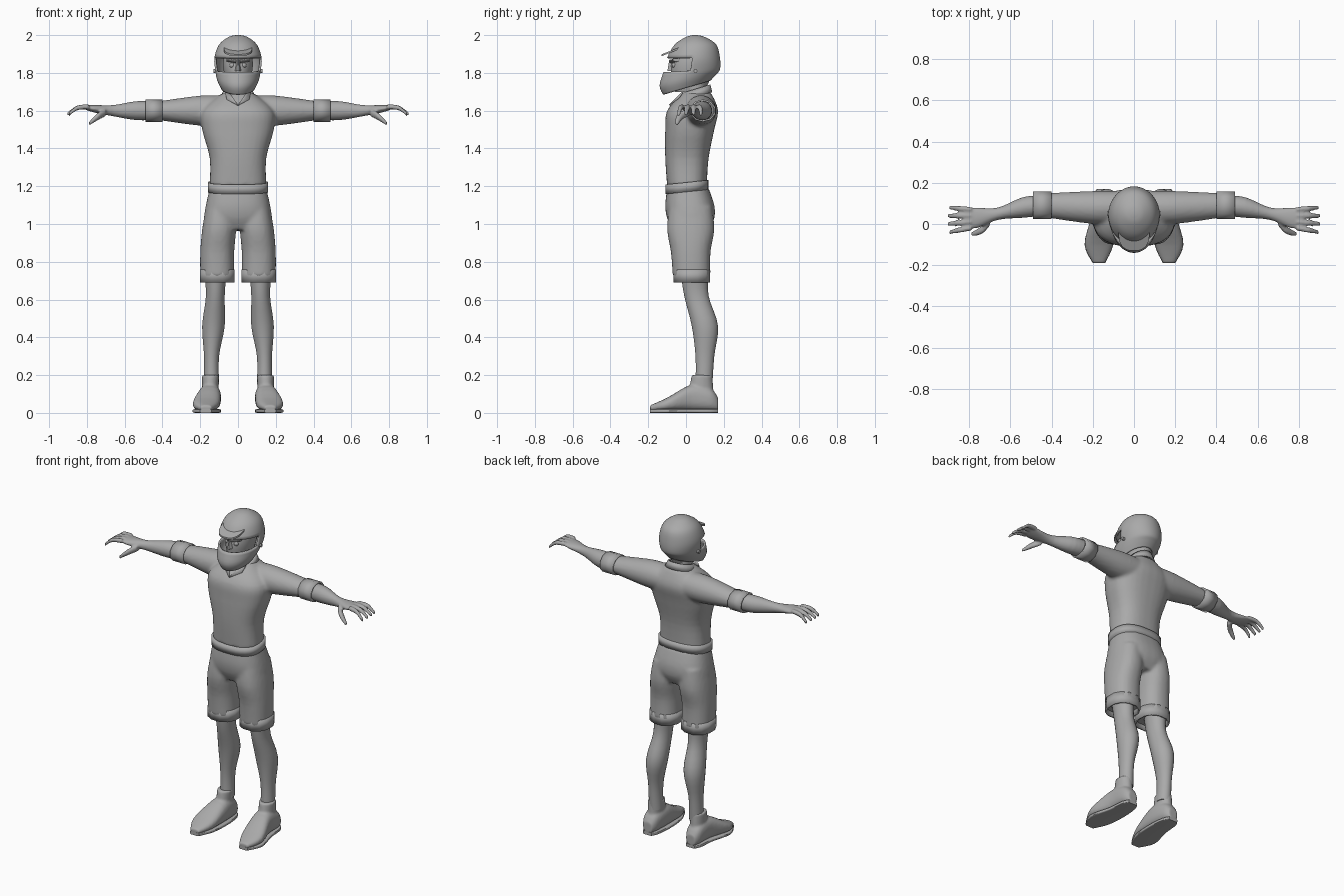
import bpy, bmesh, math

if "Cube" in bpy.data.objects:
    bpy.data.objects.remove(bpy.data.objects["Cube"])

GREY = (.4, .4, .4, 1)
grey = bpy.data.materials.new("plain_grey")
grey.use_nodes = True
grey.diffuse_color = GREY
grey.node_tree.nodes["Principled BSDF"].inputs["Base Color"].default_value = GREY


def level(z, half, front, back, x=0, tilt=0):
    """Horizontal section: half width, front and back, rising to the rear by tilt."""
    return (z, x - half, x + half, front, back, tilt)


def limb(x, y, z, deep, tall=None):
    """Section across an arm or finger, round unless tall is given."""
    tall = tall or deep
    return (x, y - deep, y + deep, z - tall, z + tall, 0)


def slab(y, x, half, top, bottom=.01):
    """Section across a foot."""
    return (y, x - half, x + half, bottom, top, 0)


def spline(a, b, c, d, t):
    """Catmull-Rom value between b and c."""
    return b + t / 2 * (c - a + t * (2 * a - 5 * b + 4 * c - d + t * (3 * (b - c) + d - a)))


def smooth_rows(rows, steps):
    """Fill in sections between the given ones."""
    padded = [rows[0]] + rows + [rows[-1]]
    filled = []
    for four in zip(padded, padded[1:], padded[2:], padded[3:]):
        for step in range(steps):
            filled.append([spline(*values, step / steps) for values in zip(*four)])
    return filled + [rows[-1]]


def superellipse(low, high, unit, power):
    """Position across a range for a sine or cosine, squarer as power grows."""
    return (low + high) / 2 + (high - low) / 2 * math.copysign(abs(unit) ** (2 / power), unit)


def tube(bm, rows, axis="z", sides=24, power=2, steps=4, side=1, hollow=False):
    """Loft rounded sections along an axis, with or without end caps."""
    rings = []
    for t, a_low, a_high, b_low, b_high, tilt in smooth_rows(rows, steps):
        ring = []
        for k in range(sides):
            angle = math.tau * (k + .5) / sides
            a = superellipse(a_low, a_high, math.cos(angle), power)
            b = superellipse(b_low, b_high, math.sin(angle), power)
            x, y, z = {"z": (a, b, t + tilt * b), "x": (t, a, b), "y": (a, t, b)}[axis]
            ring.append(bm.verts.new((x * side, y, z)))
        rings.append(ring)
    for lower, upper in zip(rings, rings[1:]):
        for k in range(sides):
            after = (k + 1) % sides
            bm.faces.new((lower[k], lower[after], upper[after], upper[k]))
    caps = [bm.faces.new(rings[0]), bm.faces.new(rings[-1])]
    bmesh.ops.recalc_face_normals(bm, faces=bm.faces[:])
    if hollow:
        bmesh.ops.delete(bm, geom=caps, context="FACES")


def finish(bm, name, voxel=0, thick=0, mirror=False):
    """Turn a bmesh into a shaded object, optionally fused, thickened and mirrored."""
    mesh = bpy.data.meshes.new(name)
    bm.to_mesh(mesh)
    bm.free()
    mesh.materials.append(grey)
    mesh.shade_smooth()
    mesh.set_sharp_from_angle(angle=math.radians(35))
    ob = bpy.data.objects.new(name, mesh)
    bpy.context.collection.objects.link(ob)
    if voxel:
        fuse = ob.modifiers.new("fuse", "REMESH")
        fuse.mode, fuse.voxel_size, fuse.use_smooth_shade = "VOXEL", voxel, True
        relax = ob.modifiers.new("relax", "SMOOTH")
        relax.factor, relax.iterations = .5, 4
    if thick:
        shell = ob.modifiers.new("thickness", "SOLIDIFY")
        shell.thickness, shell.offset = thick, -1
    if mirror:
        ob.modifiers.new("mirror", "MIRROR")


def part(name, rows, thick=0, mirror=False, **shape):
    """One lofted object; a thickness makes it an open band."""
    bm = bmesh.new()
    tube(bm, rows, hollow=thick > 0, **shape)
    finish(bm, name, thick=thick, mirror=mirror)


# Shirt: torso fused with both sleeves
bm = bmesh.new()
tube(bm, [level(z=1.2, half=.15, front=-.1, back=.11),
          level(z=1.35, half=.15, front=-.11, back=.12),
          level(z=1.5, half=.19, front=-.11, back=.15),
          level(z=1.6, half=.19, front=-.1, back=.17),
          level(z=1.68, half=.1, front=-.03, back=.14),
          level(z=1.7, half=.06, front=0, back=.12)], sides=32, power=2.5)
for side in (1, -1):
    tube(bm, [limb(x=.08, y=.08, z=1.6, deep=.08),
              limb(x=.2, y=.08, z=1.6, deep=.08),
              limb(x=.42, y=.09, z=1.6, deep=.06, tall=.05)], axis="x", side=side)
finish(bm, "shirt", voxel=.01)

# Turned-up sleeve cuffs
part("sleeve_cuff", [limb(x=x, y=.09, z=1.6, deep=.07, tall=.06) for x in (.4, .49)],
     axis="x", sides=10, steps=1, thick=.01, mirror=True)

# Collar band and flaps
part("collar", [level(z=1.67, half=.09, front=-.03, back=.14, tilt=.2),
                level(z=1.7, half=.07, front=-.03, back=.13, tilt=.3)], steps=1, thick=.01)
bm = bmesh.new()
flap = [(0, -.09, 1.63), (.06, -.05, 1.66), (.07, -.02, 1.7), (.04, -.03, 1.69)]
bm.faces.new([bm.verts.new(corner) for corner in flap])
finish(bm, "collar_flap", thick=.008, mirror=True)

# Waistband
part("waistband", [level(z=z, half=.16, front=-.11, back=.12, tilt=.1) for z in (1.17, 1.22)],
     sides=32, power=2.5, steps=1, thick=.02)

# Shorts: hips fused with both legs
bm = bmesh.new()
tube(bm, [level(z=1.19, half=.15, front=-.1, back=.12),
          level(z=1.1, half=.17, front=-.11, back=.15),
          level(z=1.03, half=.18, front=-.1, back=.15),
          level(z=.97, half=.17, front=-.07, back=.12)], sides=32, power=2.5)
for side in (1, -1):
    tube(bm, [level(z=1.09, x=.09, half=.08, front=-.09, back=.14),
              level(z=.97, x=.1, half=.09, front=-.1, back=.15),
              level(z=.85, x=.11, half=.09, front=-.08, back=.13),
              level(z=.72, x=.11, half=.09, front=-.07, back=.13)], power=2.3, side=side)
finish(bm, "shorts", voxel=.01)
part("shorts_cuff", [level(z=z, x=.11, half=.095, front=-.07, back=.13) for z in (.69, .76)],
     sides=12, power=2.3, steps=1, thick=.01, mirror=True)

# Bare lower legs
part("lower_leg", [level(z=.75, x=.12, half=.06, front=-.03, back=.12),
                   level(z=.62, x=.12, half=.05, front=-.01, back=.12),
                   level(z=.46, x=.13, half=.06, front=.03, back=.17),
                   level(z=.3, x=.14, half=.04, front=.05, back=.15),
                   level(z=.15, x=.14, half=.04, front=.05, back=.14)], mirror=True)

# Shoes: foot fused with ankle, plus a flat sole of the same outline
outline = [dict(y=-.19, x=.17, half=.03, top=.04),
           dict(y=-.1, x=.17, half=.07, top=.08),
           dict(y=.03, x=.15, half=.06, top=.15),
           dict(y=.13, x=.15, half=.05, top=.13),
           dict(y=.17, x=.15, half=.03, top=.08)]
bm = bmesh.new()
tube(bm, [slab(**row) for row in outline], axis="y", power=2.5)
tube(bm, [level(z=.2, x=.145, half=.045, front=.03, back=.14),
          level(z=.04, x=.15, half=.04, front=0, back=.15)])
finish(bm, "shoe", voxel=.007, mirror=True)
part("shoe_sole", [slab(**{**row, "top": .02, "bottom": 0}) for row in outline],
     axis="y", power=6, mirror=True)

# Forearms fused with palms, fingers and thumbs
bm = bmesh.new()
tube(bm, [limb(x=.44, y=.09, z=1.6, deep=.05),
          limb(x=.54, y=.08, z=1.6, deep=.05),
          limb(x=.66, y=.05, z=1.6, deep=.03),
          limb(x=.76, y=.03, z=1.61, deep=.05, tall=.02),
          limb(x=.82, y=.03, z=1.62, deep=.05, tall=.01)], axis="x")
for k in range(4):
    knuckle, tip = .07 - .03 * k, .08 - .04 * k
    tube(bm, [limb(x=.79, y=knuckle, z=1.62, deep=.013),
              limb(x=.85, y=(knuckle + tip) / 2, z=1.615, deep=.013),
              limb(x=.91 - .01 * abs(k - 1.5), y=tip, z=1.58, deep=.01)], axis="x", sides=12)
tube(bm, [limb(x=.7, y=.01, z=1.59, deep=.02),
          limb(x=.74, y=-.03, z=1.57, deep=.02),
          limb(x=.79, y=-.05, z=1.53, deep=.01)], axis="x", sides=12)
finish(bm, "forearm_and_hand", voxel=.006, mirror=True)

# Neck, head and face
part("neck", [level(z=1.62, half=.06, front=0, back=.12), level(z=1.78, half=.06, front=-.02, back=.1)])
part("head", [level(z=1.7, half=.05, front=-.06, back=.1),
              level(z=1.84, half=.08, front=-.08, back=.15),
              level(z=1.95, half=.06, front=-.03, back=.12)])
part("nose", [level(z=1.87, half=.01, front=-.09, back=0),
              level(z=1.81, half=.02, front=-.1, back=0)], sides=12)
part("brow", [limb(x=.01, y=-.07, z=1.86, deep=.02, tall=.01),
              limb(x=.06, y=-.05, z=1.87, deep=.02, tall=.01)], axis="x", sides=12, mirror=True)
bm = bmesh.new()
bmesh.ops.create_uvsphere(bm, u_segments=16, v_segments=10, radius=.015)
bmesh.ops.translate(bm, verts=bm.verts[:], vec=(.03, -.06, 1.84))
finish(bm, "eye", mirror=True)

# Helmet shell with the eye opening and the underside cut away
bm = bmesh.new()
tube(bm, [level(z=1.72, half=.09, front=-.12, back=.13, tilt=.3),
          level(z=1.76, half=.11, front=-.14, back=.16, tilt=.2),
          level(z=1.81, half=.12, front=-.12, back=.18, tilt=.05),
          level(z=1.88, half=.125, front=-.1, back=.18),
          level(z=1.95, half=.1, front=-.06, back=.16),
          level(z=1.99, half=.05, front=0, back=.1),
          level(z=2, half=.01, front=.04, back=.06)], sides=64)
cut = []
for face in bm.faces:
    centre = face.calc_center_median()
    opening = centre.y < .03 and centre.z - .05 * centre.y > 1.81 and centre.z < 1.88
    underside = len(face.verts) > 4 and centre.z < 1.9
    if opening or underside:
        cut.append(face)
bmesh.ops.delete(bm, geom=cut, context="FACES")
finish(bm, "helmet", thick=.012)

# Helmet peak and side pivots
part("helmet_peak", [level(z=z, half=.075, front=-.13, back=.04, tilt=.4) for z in (1.94, 1.95)],
     sides=32, power=2.5, steps=1)
part("helmet_pivot", [limb(x=x, y=.05, z=1.81, deep=.01) for x in (.11, .13)],
     axis="x", sides=12, steps=1, mirror=True)
